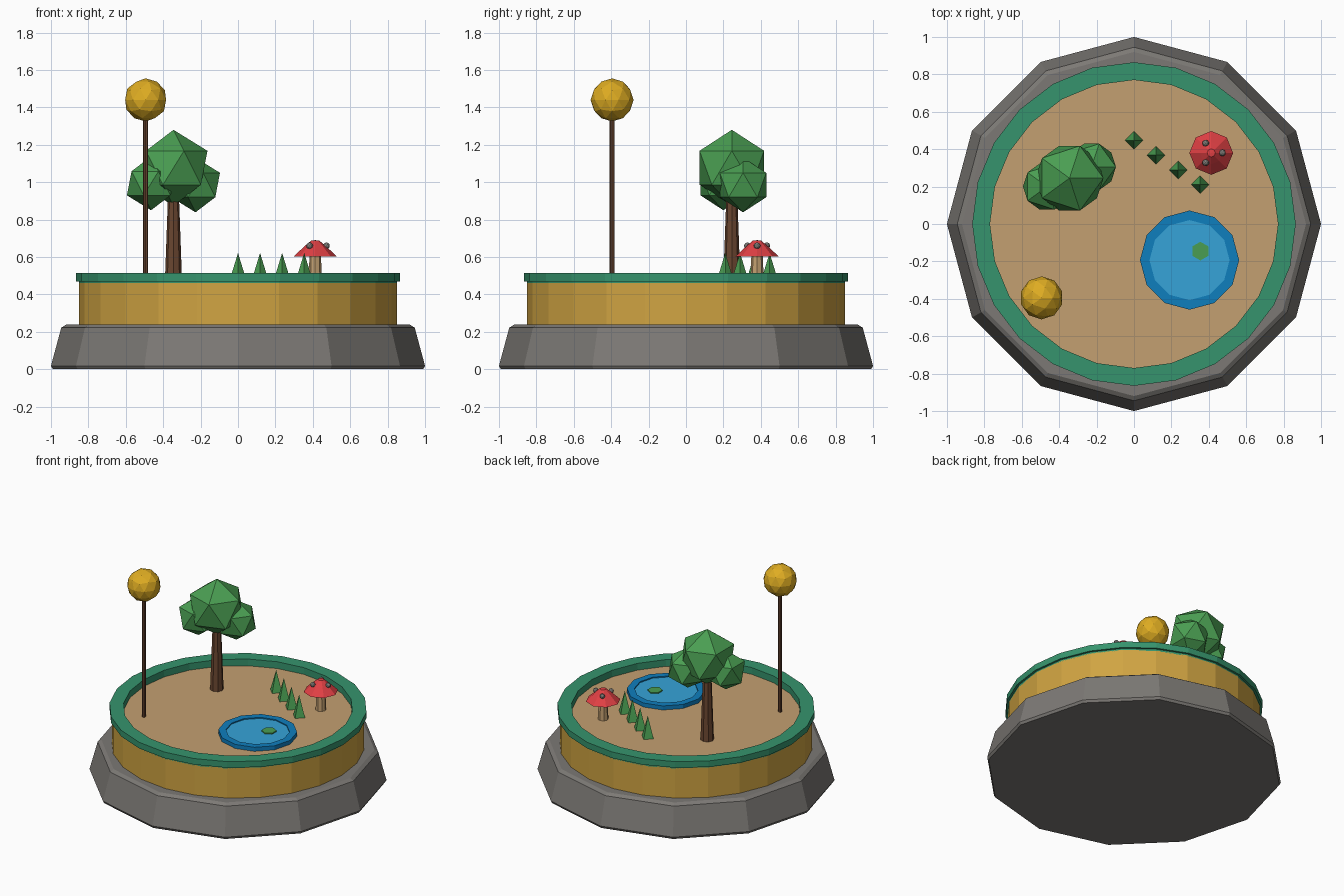
import bpy, bmesh, math
from mathutils import Vector

if "Cube" in bpy.data.objects:
    bpy.data.objects.remove(bpy.data.objects["Cube"])


def srgb(r, g, b):
    f = lambda c: c / 12.92 if c <= 0.04045 else ((c + 0.055) / 1.055) ** 2.4
    return (f(r / 255), f(g / 255), f(b / 255), 1.0)


def material(name, r, g, b):
    m = bpy.data.materials.new(name)
    m.diffuse_color = srgb(r, g, b)
    m.use_nodes = True
    m.node_tree.nodes["Principled BSDF"].inputs["Base Color"].default_value = m.diffuse_color
    return m


STONE = material("stone_grey", 124, 121, 117)
OCHRE = material("ochre_wall", 208, 164, 66)
RIM = material("rim_green", 54, 148, 109)
SAND = material("sand", 196, 160, 113)
LEAF = material("leaf_green", 74, 158, 82)
BARK = material("bark_brown", 106, 70, 48)
GOLD = material("lamp_gold", 222, 172, 34)
RED = material("cap_red", 224, 64, 68)
BLUE = material("pond_edge_blue", 15, 126, 190)
WATER = material("water_blue", 54, 164, 216)


def finish(name, bm, mat, loc):
    bmesh.ops.recalc_face_normals(bm, faces=bm.faces)
    mesh = bpy.data.meshes.new(name)
    bm.to_mesh(mesh)
    bm.free()
    mesh.materials.append(mat)
    ob = bpy.data.objects.new(name, mesh)
    ob.location = loc
    bpy.context.collection.objects.link(ob)
    return ob


def lathe(name, profile, sides, mat, loc=(0, 0, 0), start=0.0, ring=False):
    """Turn (radius, z) points around z; ring=True closes the profile as a loop."""
    bm = bmesh.new()
    loops = []
    for r, z in profile:
        if r == 0:
            loops.append([bm.verts.new((0, 0, z))] * sides)
        else:
            angles = [start + 2 * math.pi * i / sides for i in range(sides)]
            loops.append([bm.verts.new((r * math.cos(a), r * math.sin(a), z)) for a in angles])
    pairs = list(zip(loops, loops[1:]))
    if ring:
        pairs.append((loops[-1], loops[0]))
    for lo, hi in pairs:
        for i in range(sides):
            j = (i + 1) % sides
            quad = list(dict.fromkeys((lo[i], lo[j], hi[j], hi[i])))
            bm.faces.new(quad)
    if not ring:
        for (r, _), lp in ((profile[0], loops[0]), (profile[-1], loops[-1])):
            if r > 0:
                bm.faces.new(lp)
    return finish(name, bm, mat, loc)


def ball(name, radius, detail, mat, loc):
    bm = bmesh.new()
    bmesh.ops.create_icosphere(bm, subdivisions=detail, radius=radius)
    return finish(name, bm, mat, loc)


GROUND = 0.465

# Pedestal: stone plinth, ochre wall, green rim and sandy floor
lathe("stone_base", [(0.99, 0), (1.0, 0.018), (0.945, 0.222), (0.92, 0.238)], 12, STONE)
lathe("ochre_wall", [(0.85, 0.23), (0.85, 0.46)], 24, OCHRE)
lathe("sand_floor", [(0.80, 0.455), (0.80, GROUND)], 24, SAND)
lathe("green_rim", [(0.865, 0.47), (0.865, 0.515), (0.77, 0.515), (0.77, 0.455), (0.85, 0.455), (0.85, 0.47)],
      24, RIM, ring=True)

# Pond with raised edge and a lily pad
POND = (0.297, -0.193, GROUND)
lathe("pond_edge", [(0.265, 0), (0.265, 0.03), (0.214, 0.03), (0.214, 0)], 12, BLUE, POND, ring=True)
lathe("pond_water", [(0.216, 0), (0.216, 0.022)], 12, WATER, POND)
lathe("lily_pad", [(0.05, 0), (0.05, 0.008)], 6, LEAF, (0.355, -0.145, GROUND + 0.022), math.pi / 6)

# Tree
lathe("tree_trunk", [(0.046, 0), (0.028, 0.50)], 8, BARK, (-0.345, 0.245, GROUND))
ball("tree_crown", 0.203, 1, LEAF, (-0.345, 0.245, 1.077))
ball("tree_crown_left", 0.144, 1, LEAF, (-0.465, 0.2, 0.994))
ball("tree_crown_right", 0.146, 1, LEAF, (-0.227, 0.305, 0.985))

# Lamp
lathe("lamp_pole", [(0.013, 0), (0.013, 0.89)], 8, BARK, (-0.494, -0.395, GROUND))
ball("lamp_globe", 0.115, 2, GOLD, (-0.494, -0.395, 1.44))

# Mushroom with three spots
MUSHROOM = Vector((0.413, 0.38, GROUND))
lathe("mushroom_stem", [(0.036, 0), (0.030, 0.16)], 8, SAND, MUSHROOM)
lathe("mushroom_cap", [(0, 0.137), (0.117, 0.137), (0.06, 0.19), (0.022, 0.223), (0, 0.225)], 8, RED, MUSHROOM)
for i in range(3):
    a = i * 2 * math.pi / 3
    spot = MUSHROOM + Vector((0.06 * math.cos(a), 0.06 * math.sin(a), 0.195))
    ball(f"mushroom_spot_{i + 1}", 0.018, 2, STONE, spot)

# Diagonal row of grass spikes
for i in range(4):
    lathe(f"grass_spike_{i + 1}", [(0.048, 0), (0, 0.157)], 4, LEAF,
          (0.118 * i, 0.447 - 0.079 * i, GROUND))
